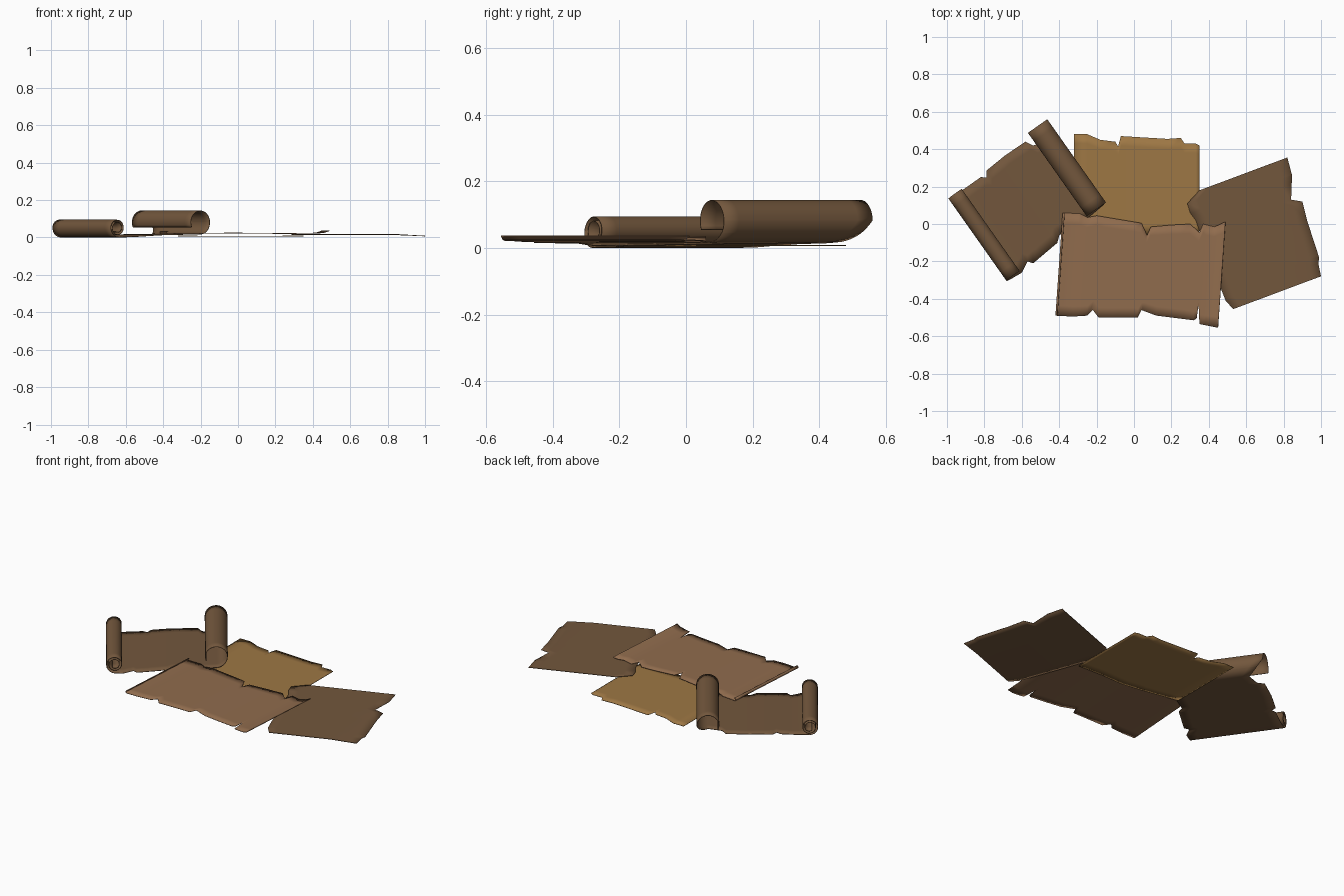
import bpy, math


def material(name, rgb):
    m = bpy.data.materials.new(name)
    m.diffuse_color = (*rgb, 1)
    return m


def lerp(table, p):
    # piecewise linear lookup, clamped at both ends; returns the values after the key
    if p <= table[0][0]:
        return table[0][1:]
    for a, b in zip(table, table[1:]):
        if p <= b[0]:
            f = (p - a[0]) / max(b[0] - a[0], 1e-9)
            return tuple(x + (y - x) * f for x, y in zip(a[1:], b[1:]))
    return table[-1][1:]


def local(points, deg):
    c, s = math.cos(math.radians(deg)), math.sin(math.radians(deg))
    return sorted((x * c + y * s, -x * s + y * c) for x, y in points)


def roll(start, z, side, r0, r1, turns, steps):
    # spiral curl leaving the flat sheet at `start`: (arc length, across, height)
    out, length, prev = [], 0, (start, z)
    for i in range(1, steps + 1):
        a = 2 * math.pi * turns * i / steps
        r = r0 + (r1 - r0) * i / steps
        p = (start + side * r * math.sin(a), z + r0 - r * math.cos(a))
        length += math.dist(p, prev)
        prev = p
        out.append((start + side * length, *p))
    return out if side > 0 else out[::-1]


def sheet(name, deg, profile, low, high, mat, bend=lambda x, y: 0, rows=10):
    # sweep the profile between two torn edges
    first, last = profile[0][0], profile[-1][0]
    keys = {round(p[0], 4) for p in profile}
    keys |= {round(p[0], 4) for p in low + high if first < p[0] < last}
    keys = sorted(keys)
    c, s = math.cos(math.radians(deg)), math.sin(math.radians(deg))
    verts, faces = [], []
    for k in keys:
        u, z = lerp(profile, k)
        t0, t1 = lerp(low, k)[0], lerp(high, k)[0]
        for j in range(rows + 1):
            t = t0 + (t1 - t0) * j / rows
            x, y = u * c - t * s, u * s + t * c
            verts.append((x, y, z + bend(x, y)))
    n = rows + 1
    for i in range(len(keys) - 1):
        for j in range(rows):
            a = i * n + j
            faces.append((a, a + n, a + n + 1, a + 1))
    me = bpy.data.meshes.new(name)
    me.from_pydata(verts, [], faces)
    me.materials.append(mat)
    ob = bpy.data.objects.new(name, me)
    bpy.context.collection.objects.link(ob)
    mod = ob.modifiers.new("paper_thickness", 'SOLIDIFY')
    mod.thickness, mod.offset = 0.003, 0
    bpy.context.view_layer.objects.active = ob
    ob.select_set(True)
    bpy.ops.object.shade_smooth_by_angle(angle=math.radians(40))
    ob.select_set(False)
    return ob


dark = material("dark_parchment", (0.17, 0.095, 0.046))
mid = material("brown_parchment", (0.28, 0.15, 0.075))
ochre = material("ochre_parchment", (0.34, 0.185, 0.058))

# Left scroll: tight roll at one end, open curl at the other
profile = (roll(-0.685, 0.002, -1, 0.049, 0.022, 2.1, 44)
           + [(-0.685, -0.685, 0.002), (-0.6, -0.6, 0.003), (-0.4, -0.4, 0.013),
              (-0.3, -0.3, 0.015), (-0.12, -0.12, 0.018)]
           + roll(-0.12, 0.018, 1, 0.063, 0.061, 0.82, 26))
upper = [(-0.8, 0.685), (-0.648, 0.677), (-0.526, 0.677), (-0.501, 0.659), (-0.481, 0.688),
         (-0.35, 0.697), (-0.22, 0.694), (-0.199, 0.654), (-0.12, 0.63), (-0.06, 0.69),
         (-0.02, 0.725)]
lower = [(-0.8, 0.147), (-0.64, 0.133), (-0.581, 0.165), (-0.562, 0.139), (-0.393, 0.154),
         (-0.361, 0.181), (-0.187, 0.168), (-0.05, 0.18)]
sheet("left_scroll", 35.2, profile, lower, upper, dark)

# Back sheet, lying flat underneath
sheet("back_sheet", 0, [(-0.32, -0.32, 0.008), (0, 0, 0.007), (0.35, 0.35, 0.008)],
      [(-0.32, 0.0), (-0.1, -0.04), (0.04, -0.06), (0.2, -0.055), (0.35, -0.06)],
      [(-0.32, 0.48), (-0.25, 0.48), (-0.18, 0.45), (-0.1, 0.44), (-0.085, 0.415),
       (-0.07, 0.47), (0.18, 0.455), (0.25, 0.46), (0.27, 0.43), (0.33, 0.43), (0.35, 0.42)],
      ochre)

# Right sheet, drooping toward its outer torn edge
inner = [(0.35, 0.18), (0.285, 0.11), (0.30, 0.06), (0.33, 0.02), (0.40, -0.17),
         (0.47, -0.36), (0.49, -0.41), (0.53, -0.455)]
outer = [(0.82, 0.355), (0.845, 0.26), (0.84, 0.13), (0.90, 0.12), (0.925, 0.02),
         (0.99, -0.18), (0.985, -0.21), (1.0, -0.28)]
sheet("right_sheet", -69.5, [(-0.046, -0.046, 0.016), (0.3, 0.3, 0.015), (0.612, 0.612, 0.016)],
      local(inner, -69.5), local(outer, -69.5), dark,
      bend=lambda x, y: -0.06 * max(0, x - 0.86))

# Front sheet, with a small left curl and a raised right lip
top = [(-0.38, 0.06), (-0.29, 0.055), (-0.25, 0.035), (-0.2, 0.045), (-0.05, 0.02), (0.04, 0.005),
       (0.07, -0.06), (0.09, -0.015), (0.2, -0.005), (0.3, 0.0), (0.35, -0.045), (0.37, 0.0),
       (0.43, -0.015), (0.485, 0.01)]
bottom = [(-0.42, -0.49), (-0.33, -0.495), (-0.25, -0.49), (-0.22, -0.46), (-0.19, -0.5),
          (0.02, -0.5), (0.04, -0.46), (0.12, -0.49), (0.32, -0.515), (0.335, -0.505),
          (0.345, -0.43), (0.35, -0.535), (0.45, -0.555)]
profile = (roll(-0.376, 0.019, -1, 0.008, 0.007, 0.55, 10)
           + [(-0.376, -0.376, 0.019), (-0.28, -0.28, 0.022), (0, 0, 0.024), (0.25, 0.25, 0.021),
              (0.42, 0.42, 0.022), (0.46, 0.46, 0.026), (0.487, 0.487, 0.036)])
sheet("front_sheet", -4, profile, local(bottom, -4), local(top, -4), mid)
